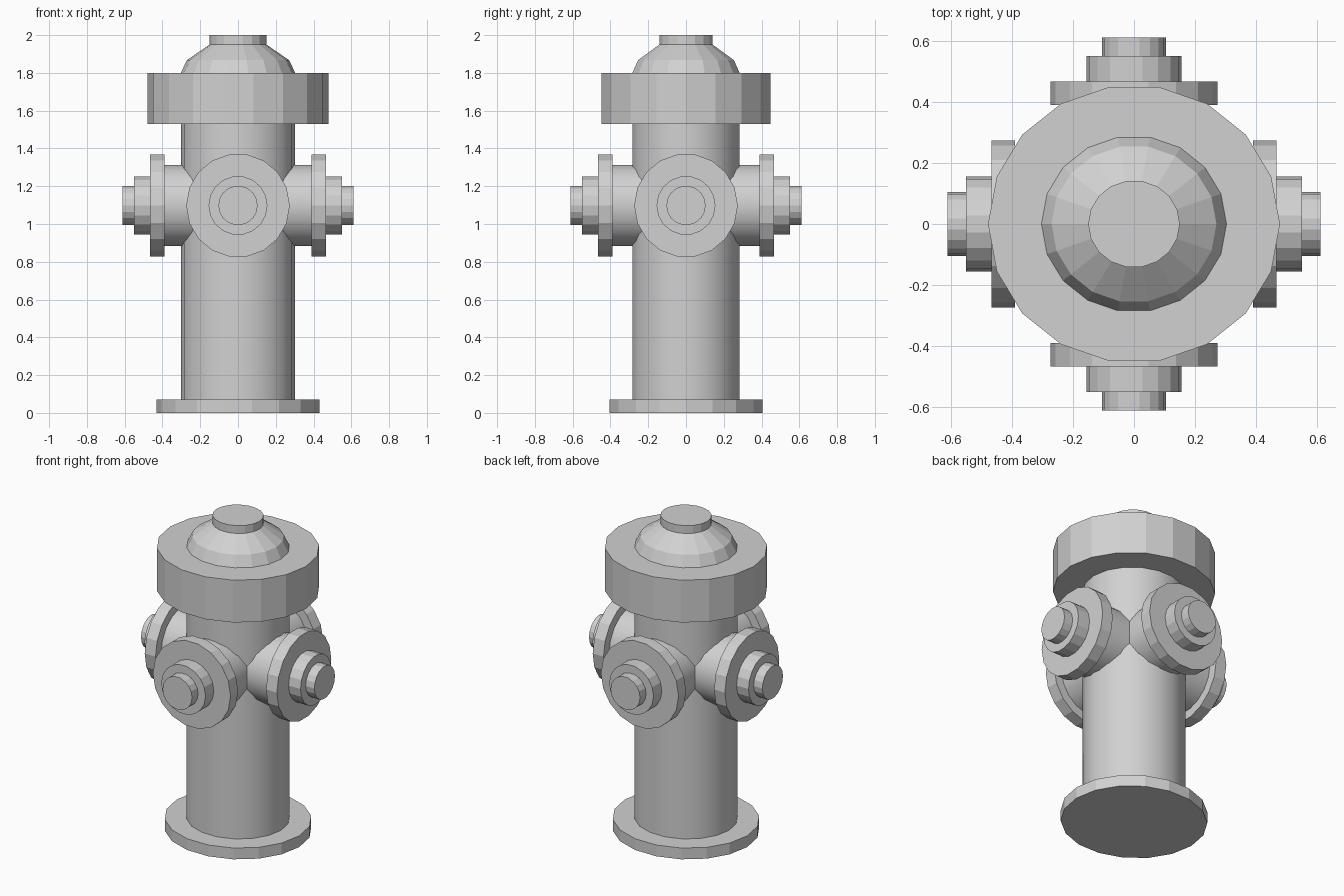
import bpy
import math
from mathutils import Matrix

cube = bpy.data.objects.get("Cube")
if cube:
    bpy.data.objects.remove(cube, do_unlink=True)

SIDES = 18
DEPTH = 0.952          # the barrel is slightly narrower front to back
NOZZLE_Z = 1.098

grey = bpy.data.materials.new("light grey")
grey.use_nodes = True
grey.diffuse_color = (0.64, 0.64, 0.64, 1)
grey.node_tree.nodes["Principled BSDF"].inputs["Base Color"].default_value = grey.diffuse_color


def lathe(name, profile, matrix, smooth=False):
    """Solid of revolution about local z from (radius, height) rings, capped at both ends."""
    verts, faces = [], []
    for radius, height in profile:
        for i in range(SIDES):
            a = math.tau * i / SIDES
            verts.append(matrix @ Matrix.Translation((radius * math.cos(a), radius * math.sin(a), height)).translation)
    for r in range(len(profile) - 1):
        for i in range(SIDES):
            j = (i + 1) % SIDES
            low, high = r * SIDES, (r + 1) * SIDES
            faces.append((low + i, low + j, high + j, high + i))
    faces.append(tuple(reversed(range(SIDES))))
    faces.append(tuple(range(len(verts) - SIDES, len(verts))))
    mesh = bpy.data.meshes.new(name)
    mesh.from_pydata(verts, [], faces)
    mesh.materials.append(grey)
    obj = bpy.data.objects.new(name, mesh)
    bpy.context.collection.objects.link(obj)
    if smooth:
        bpy.ops.object.select_all(action='DESELECT')
        obj.select_set(True)
        bpy.context.view_layer.objects.active = obj
        bpy.ops.object.shade_smooth_by_angle(angle=math.radians(35))
    return obj


# Upright parts
upright = Matrix.Diagonal((1, DEPTH, 1, 1))
lathe("base_plate", [(0.432, 0), (0.432, 0.072)], upright)
lathe("barrel", [(0.303, 0.072), (0.303, 1.53)], upright, smooth=True)
lathe("cap_ring", [(0.478, 1.53), (0.478, 1.8)], upright)
lathe("dome", [(0.303, 1.8), (0.27, 1.868), (0.15, 1.95)], upright)
lathe("top_nut", [(0.15, 1.95), (0.15, 2.0)], upright)

# Four identical outlets, each pointing outwards along its own axis
for side, turn in (("left", 0), ("back", 90), ("right", 180), ("front", 270)):
    outward = (Matrix.Translation((0, 0, NOZZLE_Z))
               @ Matrix.Rotation(math.radians(turn), 4, 'Z')
               @ Matrix.Rotation(math.radians(90), 4, 'Y')
               @ Matrix.Rotation(math.radians(90), 4, 'Z'))
    lathe(side + "_outlet_pipe", [(0.218, 0.1), (0.218, 0.39)], outward, smooth=True)
    lathe(side + "_outlet_flange", [(0.274, 0.39), (0.274, 0.466)], outward)
    lathe(side + "_outlet_hub", [(0.156, 0.466), (0.156, 0.55)], outward)
    lathe(side + "_outlet_nut", [(0.104, 0.55), (0.104, 0.611)], outward)
